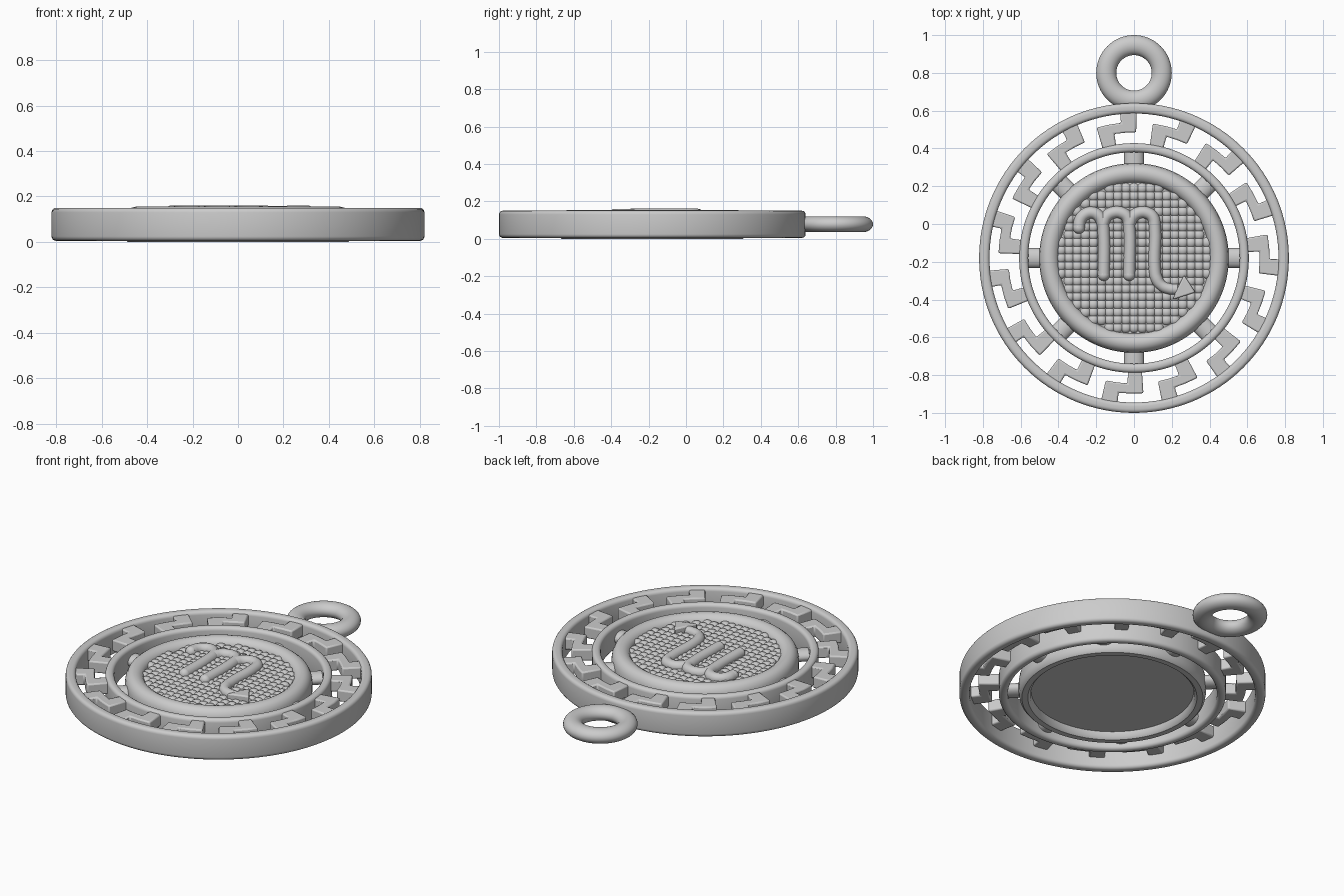
import bpy, bmesh
from math import sin, cos, pi, radians, hypot
from mathutils import Matrix

if "Cube" in bpy.data.objects:
    bpy.data.objects.remove(bpy.data.objects["Cube"])

CY = -0.18  # centre of the medallion in y


def finish(bm, name, smooth=40):
    bmesh.ops.recalc_face_normals(bm, faces=bm.faces)
    me = bpy.data.meshes.new(name)
    bm.to_mesh(me)
    bm.free()
    ob = bpy.data.objects.new(name, me)
    bpy.context.collection.objects.link(ob)
    bpy.ops.object.select_all(action='DESELECT')
    ob.select_set(True)
    bpy.context.view_layer.objects.active = ob
    bpy.ops.object.shade_smooth_by_angle(angle=radians(smooth))
    return ob


def lathe(name, profile, closed=True, n=128):
    bm = bmesh.new()
    rings = [[bm.verts.new((r * cos(2 * pi * i / n), CY + r * sin(2 * pi * i / n), z))
              for i in range(n)] for r, z in profile]
    for k in range(len(rings) if closed else len(rings) - 1):
        a, b = rings[k], rings[(k + 1) % len(rings)]
        for i in range(n):
            j = (i + 1) % n
            bm.faces.new((a[i], a[j], b[j], b[i]))
    if not closed:
        bm.faces.new(rings[0])
        bm.faces.new(rings[-1])
    return finish(bm, name)


def rounded(r0, r1, z0, z1, c):
    pts = []
    for cx, cz, a in ((r1 - c, z0 + c, -90), (r1 - c, z1 - c, 0),
                      (r0 + c, z1 - c, 90), (r0 + c, z0 + c, 180)):
        for k in range(5):
            t = radians(a + 22.5 * k)
            pts.append((cx + c * cos(t), cz + c * sin(t)))
    return pts


def extruded(bm, pts, z, h):
    f = bm.faces.new([bm.verts.new((x, y, z)) for x, y in pts])
    top = bmesh.ops.extrude_face_region(bm, geom=[f])["geom"]
    bmesh.ops.translate(bm, vec=(0, 0, h),
                        verts=[v for v in top if isinstance(v, bmesh.types.BMVert)])


def bevel(ob, width):
    m = ob.modifiers.new("bevel", 'BEVEL')
    m.width = width
    m.segments = 2


# Two plain rings that hold the key pattern
lathe("outer_ring", rounded(0.765, 0.82, 0.005, 0.15, 0.02))
lathe("inner_ring", rounded(0.56, 0.608, 0.005, 0.15, 0.02))

# Centre with a rounded bezel, sunken top and shallow hollow underneath
lathe("center_bezel", [(0.435, 0.04), (0.44, 0.012), (0.453, 0.0), (0.485, 0.0),
                       (0.497, 0.012), (0.502, 0.04), (0.502, 0.09), (0.498, 0.115),
                       (0.487, 0.137), (0.47, 0.15), (0.45, 0.155), (0.43, 0.151),
                       (0.412, 0.14), (0.402, 0.125), (0.40, 0.115)], closed=False)

# Meander pattern: 15 thin stepped blocks near the top
bm = bmesh.new()
step = [(106, .59), (106, .718), (100.5, .718), (95.5, .718), (95.5, .785), (89, .785),
        (89, .665), (94, .665), (99, .665), (99, .59)]
for k in range(15):
    extruded(bm, [(r * cos(radians(a + 24 * k)), CY + r * sin(radians(a + 24 * k)))
                  for a, r in step], 0.07, 0.068)
bevel(finish(bm, "key_pattern", 30), 0.008)

# Eight short flat bridges between the bezel and the inner ring
bm = bmesh.new()
for k in range(8):
    m = (Matrix.Translation((0, CY, 0.07)) @ Matrix.Rotation(k * pi / 4, 4, 'Z')
         @ Matrix.Translation((0.53, 0, 0)) @ Matrix.Diagonal((1, 1, 0.65, 1))
         @ Matrix.Rotation(pi / 2, 4, 'Y'))
    bmesh.ops.create_cone(bm, cap_ends=True, segments=24, radius1=0.052,
                          radius2=0.052, depth=0.1, matrix=m)
finish(bm, "bridges")

# Beaded background
bm = bmesh.new()
for i in range(-10, 11):
    for j in range(-10, 11):
        x, y = i * 0.043, j * 0.041
        if hypot(x, y) < 0.405:
            m = Matrix.Translation((x, CY + y, 0.112)) @ Matrix.Diagonal((1, 1, 0.75, 1))
            bmesh.ops.create_uvsphere(bm, u_segments=12, v_segments=8, radius=0.029, matrix=m)
finish(bm, "bead_texture", 60)

# Hanging loop
bm = bmesh.new()
n, s = 64, 24
vs = [[bm.verts.new(((0.147 + 0.053 * cos(2 * pi * j / s)) * cos(2 * pi * i / n),
                     0.8 + (0.147 + 0.053 * cos(2 * pi * j / s)) * sin(2 * pi * i / n),
                     0.078 + 0.042 * sin(2 * pi * j / s))) for j in range(s)] for i in range(n)]
for i in range(n):
    for j in range(s):
        bm.faces.new((vs[i][j], vs[(i + 1) % n][j],
                      vs[(i + 1) % n][(j + 1) % s], vs[i][(j + 1) % s]))
finish(bm, "hanging_loop")

# Raised zodiac sign: three strokes as round tubes with ball ends
Z = 0.129
strokes = [
    [(-.292, -.02), (-.285, .02), (-.26, .05), (-.225, .06), (-.19, .045), (-.168, .01),
     (-.16, -.05), (-.16, -.27)],
    [(-.165, .0), (-.145, .04), (-.11, .06), (-.065, .058), (-.035, .035), (-.025, -.01),
     (-.025, -.27)],
    [(-.025, .0), (-.005, .04), (.03, .06), (.07, .058), (.1, .035), (.11, -.01),
     (.11, -.24), (.12, -.29), (.145, -.325), (.185, -.343), (.23, -.346)],
]
for k, pts in enumerate(strokes):
    cu = bpy.data.curves.new("sign_stroke", 'CURVE')
    cu.dimensions = '3D'
    cu.bevel_depth = 0.032
    cu.bevel_resolution = 4
    cu.use_fill_caps = True
    sp = cu.splines.new('BEZIER')
    sp.bezier_points.add(len(pts) - 1)
    for i, (p, (x, y)) in enumerate(zip(sp.bezier_points, pts)):
        p.co = (x, y, Z)
        p.handle_left_type = p.handle_right_type = 'AUTO'
        p.radius = 0.9 if k == 2 and i > 7 else 1.0
    sp.resolution_u = 5
    ob = bpy.data.objects.new(f"sign_stroke_{k + 1}", cu)
    bpy.context.collection.objects.link(ob)
bm = bmesh.new()
for x, y in (strokes[0][0], strokes[0][-1], strokes[1][-1]):
    bmesh.ops.create_uvsphere(bm, u_segments=16, v_segments=10, radius=0.032,
                              matrix=Matrix.Translation((x, y, Z)))
finish(bm, "sign_ends")

# Arrow head at the tail
bm = bmesh.new()
extruded(bm, [(.325, -.362), (.205, -.4), (.225, -.35), (.265, -.27)], 0.11, 0.05)
bevel(finish(bm, "sign_arrow", 30), 0.008)
